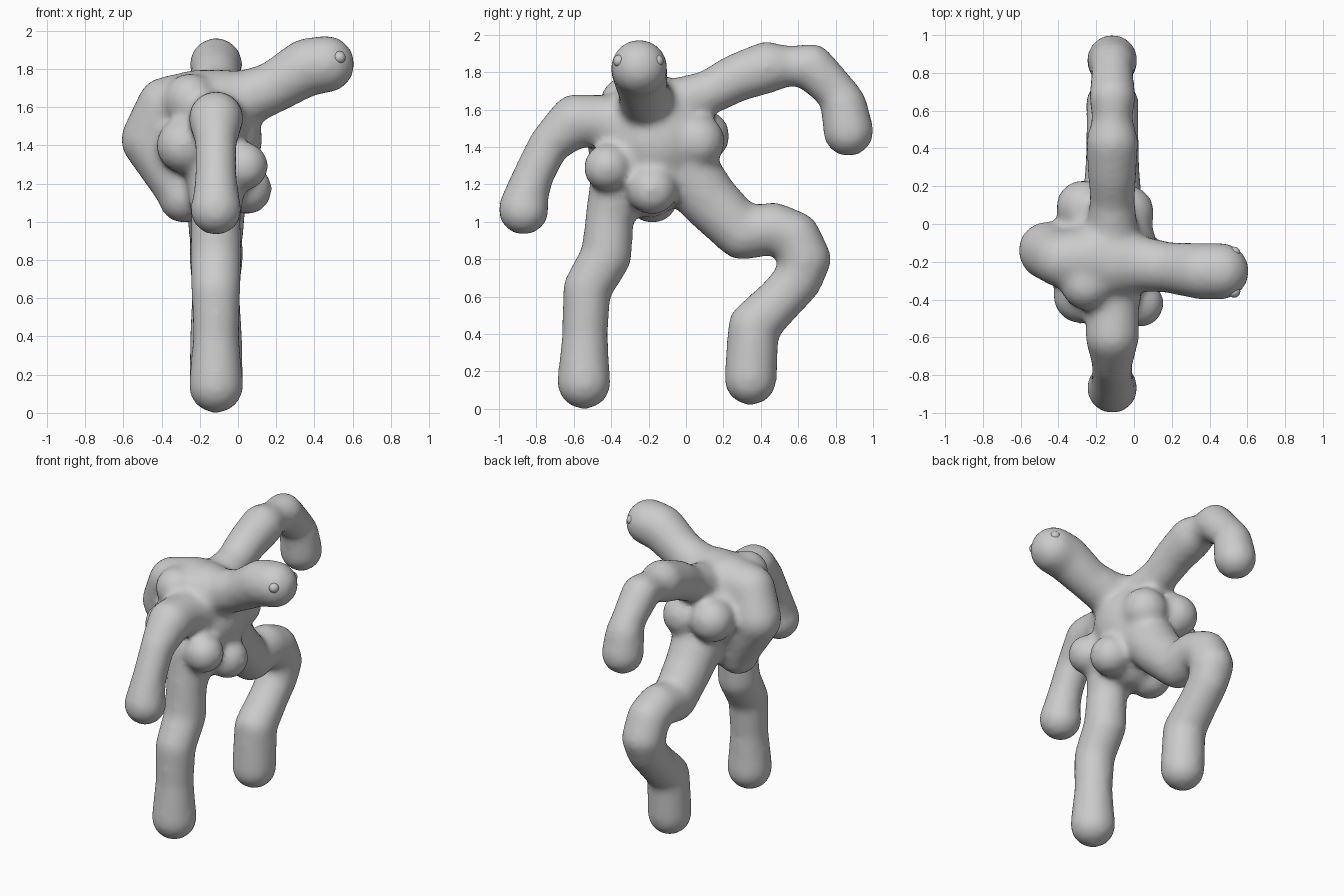
import bpy, bmesh
from mathutils import Matrix, Vector

cube = bpy.data.objects.get("Cube")
if cube:
    bpy.data.objects.remove(cube, do_unlink=True)

clay = bpy.data.materials.new("grey clay")
clay.use_nodes = True
colour = (0.6, 0.6, 0.6, 1)
clay.diffuse_color = colour
clay.node_tree.nodes["Principled BSDF"].inputs["Base Color"].default_value = colour

MID = -0.115  # plane shared by all four limbs


def ball(bm, co, r):
    return bmesh.ops.create_icosphere(bm, subdivisions=3, radius=r, matrix=Matrix.Translation(co))["verts"]


def chain(bm, points):
    """Tapered capsules through (x, y, z, radius) points."""
    for a, b in zip(points, points[1:]):
        part = bmesh.new()
        for p in (a, b):
            ball(part, Vector(p[:3]), p[3])
        for f in list(part.faces):
            part.faces.remove(f)
        for e in list(part.edges):
            part.edges.remove(e)
        hull = bmesh.ops.convex_hull(part, input=part.verts[:])
        inner = [v for v in hull["geom_interior"] if isinstance(v, bmesh.types.BMVert)]
        bmesh.ops.delete(part, geom=inner, context="VERTS")
        bmesh.ops.recalc_face_normals(part, faces=part.faces[:])
        tmp = bpy.data.meshes.new("tmp")
        part.to_mesh(tmp)
        part.free()
        bm.from_mesh(tmp)
        bpy.data.meshes.remove(tmp)


def limb(bm, points):
    chain(bm, [(MID, y, z, r) for y, z, r in points])


def finish(bm, name):
    mesh = bpy.data.meshes.new(name)
    bm.to_mesh(mesh)
    bm.free()
    mesh.materials.append(clay)
    mesh.polygons.foreach_set("use_smooth", [True] * len(mesh.polygons))
    obj = bpy.data.objects.new(name, mesh)
    bpy.context.collection.objects.link(obj)
    return obj


body = bmesh.new()

# Front arm, hanging down
limb(body, [(-0.3, 1.5, 0.17), (-0.45, 1.54, 0.14), (-0.59, 1.54, 0.145), (-0.73, 1.42, 0.11),
            (-0.82, 1.24, 0.11), (-0.868, 1.1, 0.125), (-0.868, 1.065, 0.137)])
# Back arm, raised and bent
limb(body, [(-0.05, 1.63, 0.14), (0.12, 1.69, 0.12), (0.27, 1.77, 0.13), (0.43, 1.825, 0.14),
            (0.55, 1.835, 0.105), (0.67, 1.83, 0.125), (0.82, 1.68, 0.11), (0.845, 1.62, 0.125),
            (0.868, 1.485, 0.137)])
# Front leg
limb(body, [(-0.35, 1.25, 0.16), (-0.41, 1.02, 0.13), (-0.425, 0.82, 0.137), (-0.53, 0.64, 0.13),
            (-0.54, 0.4, 0.122), (-0.545, 0.25, 0.135), (-0.545, 0.142, 0.145)])
# Back leg, with a wide bent knee
limb(body, [(-0.02, 1.3, 0.18), (0.12, 1.12, 0.16), (0.3, 0.94, 0.145), (0.47, 0.965, 0.14),
            (0.58, 0.92, 0.14), (0.635, 0.8, 0.142), (0.6, 0.69, 0.13), (0.5, 0.58, 0.128),
            (0.36, 0.44, 0.137), (0.345, 0.16, 0.142)])
# Neck and head, reaching sideways
chain(body, [(-0.12, -0.2, 1.6, 0.2), (0.02, -0.21, 1.64, 0.15), (0.18, -0.23, 1.7, 0.135),
             (0.36, -0.25, 1.81, 0.152), (0.46, -0.25, 1.825, 0.152)])
# Torso core and surrounding bulges
lumps = [(-0.15, -0.15, 1.43, 0.28), (-0.14, -0.2, 1.2, 0.18), (-0.27, 0.09, 1.46, 0.145),
         (-0.04, 0.06, 1.43, 0.15), (0.03, -0.42, 1.29, 0.13), (0.045, -0.18, 1.17, 0.135),
         (-0.28, -0.18, 1.13, 0.14), (-0.28, -0.38, 1.4, 0.15), (-0.25, -0.32, 1.64, 0.14)]
for x, y, z, r in lumps:
    ball(body, (x, y, z), r)
# Side hump
chain(body, [(-0.2, -0.18, 1.62, 0.18), (-0.38, -0.19, 1.61, 0.15), (-0.46, -0.14, 1.43, 0.155),
             (-0.3, -0.17, 1.18, 0.14)])

creature = finish(body, "creature_body")
remesh = creature.modifiers.new("fuse", "REMESH")
remesh.mode = "VOXEL"
remesh.voxel_size = 0.022
remesh.use_smooth_shade = True
soften = creature.modifiers.new("soften", "SMOOTH")
soften.factor = 0.5
soften.iterations = 14

# Eyes on both sides of the head
for side, y in (("front", -0.357), ("back", -0.153)):
    eye = bmesh.new()
    ball(eye, (0.53, y, 1.86), 0.033)
    finish(eye, side + "_eye")
